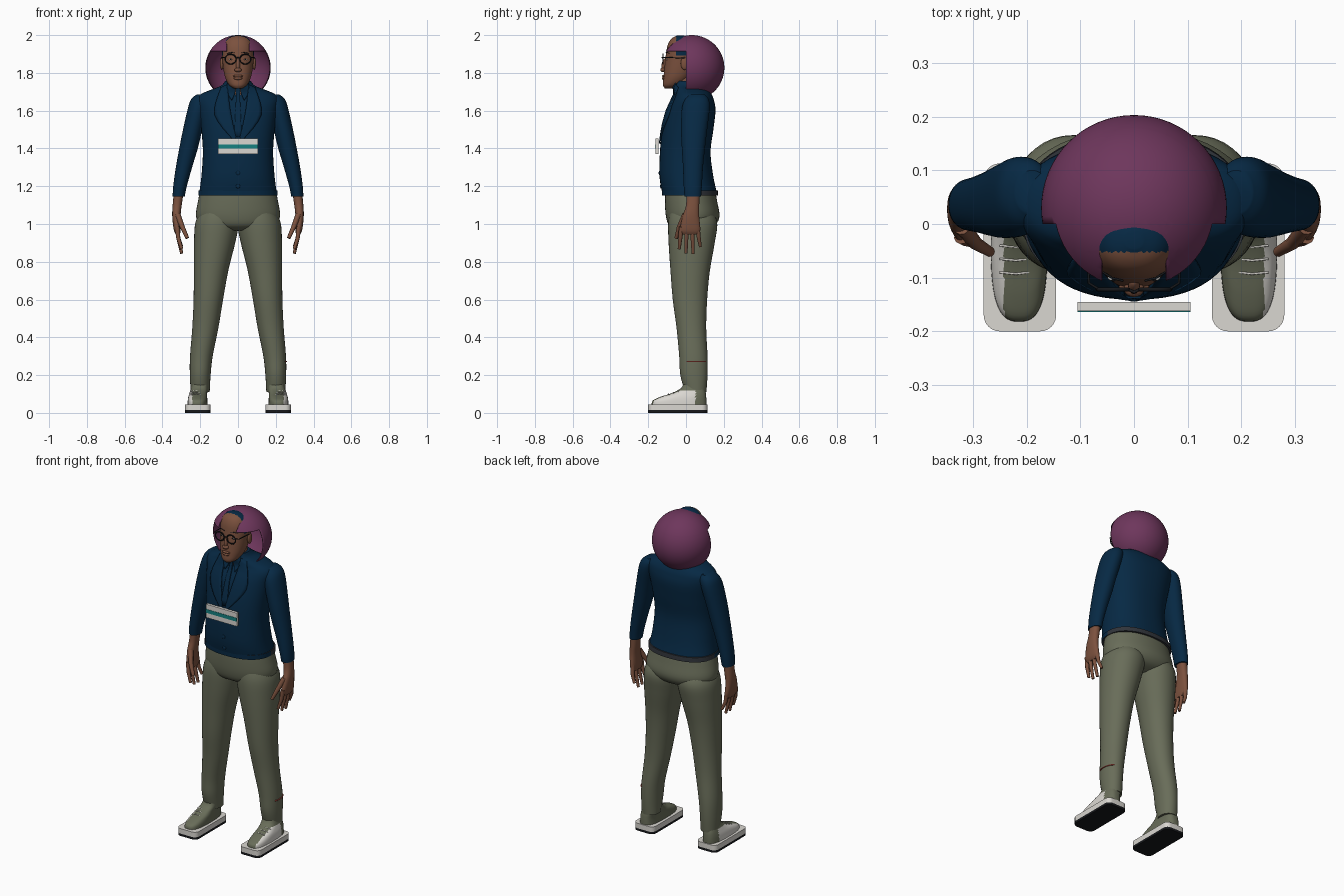
import bpy, bmesh
from math import sin, cos, pi, radians, copysign
from mathutils import Vector, Matrix
from mathutils.bvhtree import BVHTree

if "Cube" in bpy.data.objects:
    bpy.data.objects.remove(bpy.data.objects["Cube"])


def material(name, *rgb):
    m = bpy.data.materials.new(name)
    m.use_nodes = True
    m.diffuse_color = (*rgb, 1)
    bsdf = m.node_tree.nodes["Principled BSDF"]
    bsdf.inputs["Base Color"].default_value = (*rgb, 1)
    bsdf.inputs["Roughness"].default_value = 0.8
    return m


PURPLE = material("plum hair", 0.155, 0.037, 0.107)
NAVY = material("navy cloth", 0.002, 0.022, 0.058)
OLIVE = material("olive cloth", 0.14, 0.152, 0.1)
SKIN = material("brown skin", 0.2, 0.083, 0.048)
WHITE = material("off white", 0.7, 0.68, 0.64)
BLACK = material("black", 0.008, 0.009, 0.011)
GREY = material("dark grey", 0.03, 0.034, 0.042)
TEAL = material("teal", 0.008, 0.22, 0.22)
RED = material("dull red", 0.38, 0.06, 0.045)
SIDES = (("left", 1), ("right", -1))


def finish(name, bm, mats, rule=None, angle=40):
    """Turn a bmesh into a smooth object, colouring faces by a rule."""
    bmesh.ops.recalc_face_normals(bm, faces=bm.faces)
    if rule:
        for f in bm.faces:
            f.material_index = rule(f.calc_center_median())
    mesh = bpy.data.meshes.new(name)
    bm.to_mesh(mesh)
    bm.free()
    for m in mats:
        mesh.materials.append(m)
    mesh.shade_smooth()
    mesh.set_sharp_from_angle(angle=radians(angle))
    ob = bpy.data.objects.new(name, mesh)
    bpy.context.collection.objects.link(ob)
    return ob


def section(z, cx, rx, front, back, angle, power=2.3):
    """Point on a rounded horizontal cross-section."""
    c, s = cos(angle), sin(angle)
    e = 2 / power
    return Vector((cx + rx * copysign(abs(c) ** e, c),
                   (front + back) / 2 + (back - front) / 2 * copysign(abs(s) ** e, s), z))


def spline(rings, steps=5):
    """Smoothly interpolate the rows of a ring table."""
    out = []
    for i in range(len(rings) - 1):
        a, b, c, d = (rings[max(0, min(len(rings) - 1, k))] for k in (i - 1, i, i + 1, i + 2))
        for k in range(steps):
            t = k / steps
            out.append([q + t / 2 * (r - p + t * (2 * p - 5 * q + 4 * r - s + t * (3 * (q - r) + s - p)))
                        for p, q, r, s in zip(a, b, c, d)])
    return out + [list(rings[-1])]


def loft(name, rings, mats, side=1, rule=None, n=40, power=2.3):
    bm = bmesh.new()
    loops = [[bm.verts.new(section(z, side * cx, rx, f, b, 2 * pi * k / n, power)) for k in range(n)]
             for z, cx, rx, f, b in spline(rings)]
    for lo, hi in zip(loops, loops[1:]):
        for k in range(n):
            bm.faces.new((lo[k], lo[k - 1], hi[k - 1], hi[k]))
    bm.faces.new(loops[0])
    bm.faces.new(loops[-1])
    return finish(name, bm, mats, rule)


def box(name, x, y, z, mat, bevel=0.0):
    bm = bmesh.new()
    size = [b - a for a, b in (x, y, z)]
    mid = [(a + b) / 2 for a, b in (x, y, z)]
    bmesh.ops.create_cube(bm, size=1, matrix=Matrix.Translation(mid) @ Matrix.Diagonal((*size, 1)))
    if bevel:
        upright = [e for e in bm.edges if abs(e.verts[0].co.z - e.verts[1].co.z) > size[2] / 2]
        bmesh.ops.bevel(bm, geom=upright, offset=bevel, segments=6, affect="EDGES", profile=0.5)
    return finish(name, bm, [mat])


def ball(name, loc, size, mat, tilt=0.0):
    bm = bmesh.new()
    m = Matrix.Translation(loc) @ Matrix.Rotation(tilt, 4, "X") @ Matrix.Diagonal((*size, 1))
    bmesh.ops.create_uvsphere(bm, u_segments=20, v_segments=12, radius=1, matrix=m)
    return finish(name, bm, [mat])


def tube(name, points, radius, mat, taper=1.0):
    cu = bpy.data.curves.new(name, "CURVE")
    cu.dimensions = "3D"
    cu.bevel_depth = radius
    cu.bevel_resolution = 3
    cu.use_fill_caps = True
    sp = cu.splines.new("POLY")
    sp.points.add(len(points) - 1)
    for i, p in enumerate(points):
        sp.points[i].co = (*p, 1)
        sp.points[i].radius = 1 + (taper - 1) * i / (len(points) - 1)
    cu.materials.append(mat)
    ob = bpy.data.objects.new(name, cu)
    bpy.context.collection.objects.link(ob)


# Jacket body and hem
jacket = loft("jacket", [
    (1.16, 0, .206, -.125, .165), (1.25, 0, .194, -.14, .145), (1.38, 0, .186, -.138, .13),
    (1.5, 0, .194, -.125, .145), (1.6, 0, .207, -.1, .156), (1.655, 0, .216, -.075, .148),
    (1.685, 0, .2, -.06, .136), (1.708, 0, .15, -.06, .12), (1.732, 0, .09, -.065, .09),
    (1.758, 0, .068, -.06, .06)], [NAVY], n=56)
loft("jacket_hem", [(1.15, 0, .21, -.127, .17), (1.178, 0, .209, -.128, .168)],
     [NAVY, GREY], rule=lambda c: int(c.y > .02), n=56)

bm = bmesh.new()
bm.from_mesh(jacket.data)
surface = BVHTree.FromBMesh(bm)
bm.free()


def on_front(x, z, gap):
    hit = surface.ray_cast(Vector((x, -1, z)), Vector((0, 1, 0)))[0]
    return Vector((x, (hit.y if hit else -.06) - gap, z))


def patch(name, inner, outer, gap, mat, side=1):
    """Thin cloth strip between two outlines, laid on the chest."""
    bm = bmesh.new()
    a, b = spline(inner), spline(outer)
    cols = 5
    grid = [[bm.verts.new(on_front(side * (p[0] + (q[0] - p[0]) * k / cols),
                                   p[1] + (q[1] - p[1]) * k / cols, gap)) for k in range(cols + 1)]
            for p, q in zip(a, b)]
    for r, s in zip(grid, grid[1:]):
        for k in range(cols):
            bm.faces.new((r[k], r[k + 1], s[k + 1], s[k]))
    ob = finish(name, bm, [mat])
    mod = ob.modifiers.new("thickness", "SOLIDIFY")
    mod.thickness = .008
    mod.offset = 0


# Lapels, shirt collar, tie and buttons
for word, s in SIDES:
    patch(word + "_lapel", [(.055, 1.738), (.04, 1.6), (.004, 1.43)],
          [(.09, 1.722), (.122, 1.575), (.008, 1.425)], .005, NAVY, s)
    patch(word + "_shirt_collar", [(.012, 1.735), (.014, 1.7), (.03, 1.66)],
          [(.055, 1.745), (.058, 1.7), (.034, 1.655)], .005, NAVY, s)
patch("necktie", [(-.013, 1.72), (-.01, 1.69), (-.02, 1.46)],
      [(.013, 1.72), (.01, 1.69), (.02, 1.46)], .004, NAVY)
for i, z in enumerate((1.2, 1.27)):
    ball(f"button_{i + 1}", on_front(0, z, 0), (.011, .004, .011), NAVY)

# Chest badge
box("badge", (-.105, .105), (-.162, -.145), (1.37, 1.452), WHITE)
box("badge_stripe", (-.105, .105), (-.164, -.161), (1.4, 1.422), TEAL)

# Trousers: hips and legs
loft("hips", [(1.2, 0, .195, -.11, .15), (1.12, 0, .212, -.112, .165), (1.04, 0, .222, -.106, .177),
              (.99, 0, .19, -.088, .15), (.965, 0, .1, -.045, .09)], [OLIVE], n=48, power=2.1)
leg = [(1.08, .1, .09, -.08, .13), (1.01, .11, .115, -.094, .165), (.9, .124, .109, -.092, .152),
       (.75, .143, .091, -.082, .126), (.6, .157, .078, -.07, .112), (.45, .173, .069, -.05, .107),
       (.3, .194, .06, -.036, .114), (.2, .2, .055, -.03, .114), (.11, .2, .05, -.005, .108)]
for word, s in SIDES:
    loft(word + "_trouser_leg", leg, [OLIVE], s, power=2.1)
tube("leg_thread", [section(.272, .197, .0595, -.0345, .1145, a / 10, 2.1) for a in range(-5, 11)],
     .0035, RED)

# Shoes: dark tread, pale sole, upper with pale outer panel, laces
for word, s in SIDES:
    x = sorted((s * .145, s * .28))
    box(word + "_tread", x, (-.2, .113), (0, .014), BLACK, .03)
    box(word + "_sole", x, (-.2, .113), (.014, .045), WHITE, .03)
    loft(word + "_shoe", [(.04, .214, .053, -.182, .108), (.065, .214, .052, -.176, .108),
                          (.085, .213, .05, -.135, .107), (.105, .21, .047, -.075, .105),
                          (.13, .204, .045, -.028, .1), (.16, .2, .042, -.01, .095)],
         [OLIVE, WHITE], s, lambda c: int(abs(c.x) > .242 and -.175 < c.y < .05 and c.z < .122),
         n=64, power=2.8)
    for i in range(3):
        y, z = -.09 + .025 * i, .101 + .009 * i
        tube(f"{word}_lace_{i + 1}", [(s * .195, y, z - .004), (s * .22, y - .003, z),
                                      (s * .25, y, z - .006)], .002, WHITE)

# Sleeves, wrists and hands
sleeve = [(1.685, .19, .03, .02, .1), (1.66, .2, .048, -.005, .12), (1.61, .214, .052, -.022, .125),
          (1.5, .24, .051, -.026, .112), (1.4, .262, .049, -.022, .1), (1.3, .286, .043, -.016, .09),
          (1.2, .307, .036, -.012, .084), (1.145, .314, .032, -.008, .08)]
wrist = [(1.17, .313, .026, .002, .072), (1.1, .322, .024, .0, .07), (1.04, .326, .022, -.018, .07),
         (.97, .322, .018, -.032, .076), (.945, .318, .011, -.02, .065)]
fingers = {"index": (-.024, -.036, .868), "middle": (.004, 0, .845),
           "ring": (.032, .038, .843), "little": (.06, .076, .88)}
for word, s in SIDES:
    loft(word + "_sleeve", sleeve, [NAVY], s, power=2.1)
    loft(word + "_palm", wrist, [SKIN], s, n=24)
    for finger, (y0, y1, tip) in fingers.items():
        tube(f"{word}_{finger}_finger", [(s * .322, y0, .985), (s * .316, (y0 + y1) / 2, .925),
                                         (s * .298, y1, tip)], .0135, SKIN, .6)
    tube(word + "_thumb", [(s * .32, -.005, 1.05), (s * .295, -.036, .985), (s * .268, -.052, .925)],
         .016, SKIN, .6)

# Neck and head with dark scalp
loft("neck", [(1.66, 0, .055, -.06, .05), (1.8, 0, .055, -.065, .045)], [SKIN])
loft("head", [(1.718, 0, .022, -.112, -.06), (1.735, 0, .047, -.122, -.02), (1.77, 0, .066, -.12, .02),
              (1.81, 0, .076, -.116, .045), (1.86, 0, .082, -.111, .06), (1.9, 0, .084, -.106, .06),
              (1.94, 0, .08, -.099, .05), (1.97, 0, .066, -.086, .03), (1.988, 0, .046, -.068, .01),
              (1.998, 0, .016, -.046, -.012)], [SKIN, NAVY],
     rule=lambda c: int(c.y > -.052 and c.z > 1.89), n=72, power=2.15)

# Face
ball("nose_bridge", (0, -.115, 1.845), (.011, .014, .034), SKIN, radians(-14))
ball("nose_tip", (0, -.121, 1.816), (.019, .015, .012), SKIN)
ball("upper_lip", (0, -.117, 1.783), (.028, .01, .007), SKIN)
ball("lower_lip", (0, -.118, 1.771), (.023, .01, .008), SKIN)
for word, s in SIDES:
    ball(word + "_ear", (s * .085, -.008, 1.85), (.01, .02, .034), SKIN)
    ball(word + "_eye", (s * .038, -.1, 1.871), (.011, .006, .004), WHITE)
    ball(word + "_pupil", (s * .038, -.103, 1.871), (.005, .004, .004), BLACK)
    tube(word + "_eyebrow", [(s * .02, -.106, 1.906), (s * .04, -.101, 1.909), (s * .058, -.09, 1.903)],
         .002, BLACK)

# Round glasses
for word, s in SIDES:
    ring = [(s * .039 + .029 * cos(a * pi / 16), -.122, 1.873 + .026 * sin(a * pi / 16)) for a in range(33)]
    tube(word + "_glasses_rim", ring, .0035, BLACK)
    tube(word + "_glasses_arm", [(s * .068, -.12, 1.882), (s * .084, -.11, 1.882), (s * .089, -.005, 1.878)],
         .0025, BLACK)
tube("glasses_bridge", [(-.011, -.122, 1.878), (0, -.127, 1.881), (.011, -.122, 1.878)], .003, BLACK)

# Round hair, opened for the face and forehead
bm = bmesh.new()
bmesh.ops.create_uvsphere(bm, u_segments=64, v_segments=40, radius=.173,
                          matrix=Matrix.Translation((0, .03, 1.827)))
for co, no in (((0, 0, 0), (0, 1, 0)), ((0, -.05, 0), (0, 1, 0)), ((0, 0, 1.915), (0, 0, 1)),
               ((.06, 0, 0), (1, 0, 0)), ((-.06, 0, 0), (1, 0, 0))):
    bmesh.ops.bisect_plane(bm, geom=bm.verts[:] + bm.edges[:] + bm.faces[:], plane_co=co, plane_no=no)
opening = []
for f in bm.faces:
    c = f.calc_center_median()
    if (c.y < 0 and c.z < 1.915) or (c.y < -.05 and abs(c.x) < .06):
        opening.append(f)
bmesh.ops.delete(bm, geom=opening, context="FACES")
hair = finish("round_hair", bm, [PURPLE])
shell = hair.modifiers.new("thickness", "SOLIDIFY")
shell.thickness = .004
